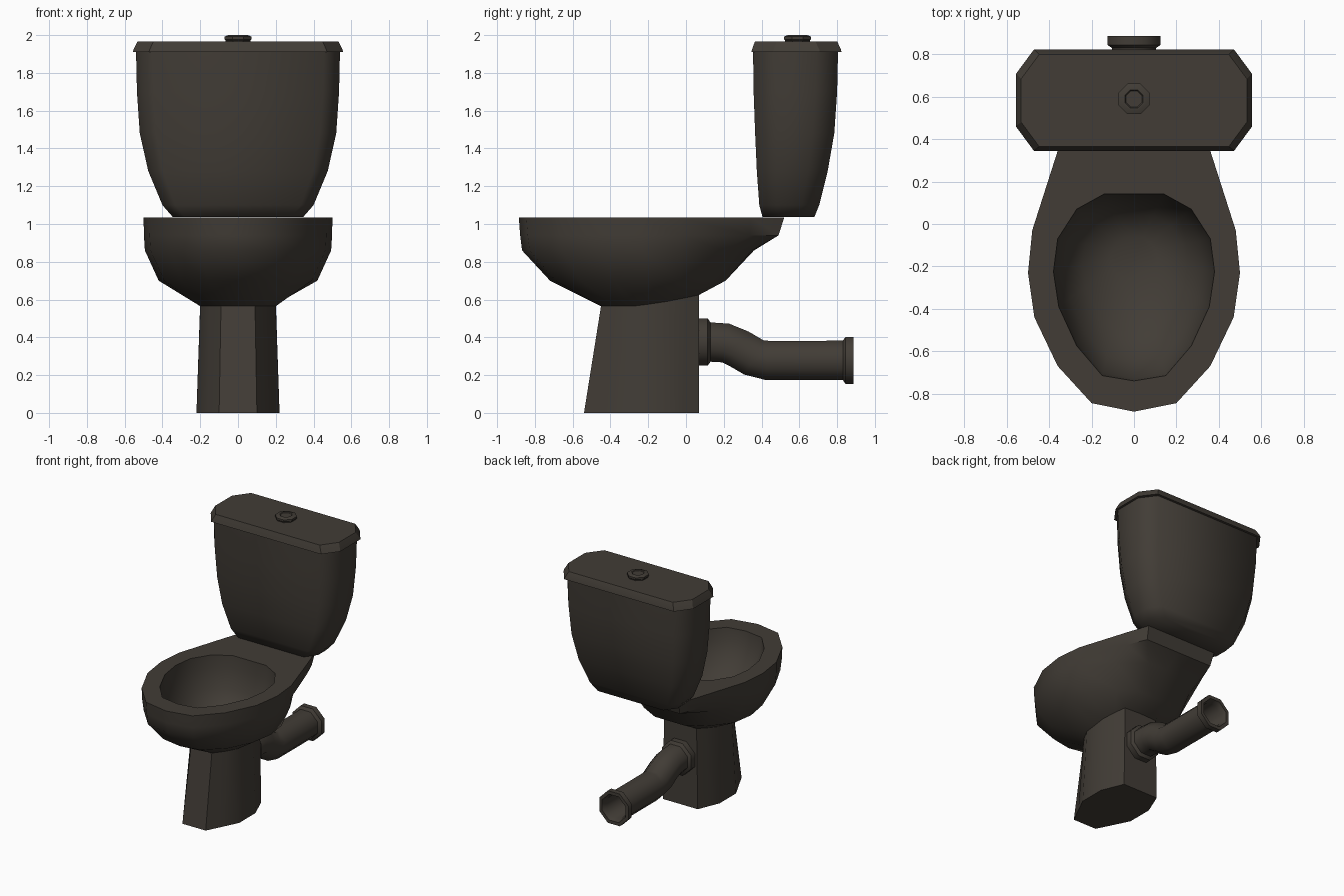
import bpy, bmesh, math

if "Cube" in bpy.data.objects:
    bpy.data.objects.remove(bpy.data.objects["Cube"])

mat = bpy.data.materials.new("dark brown ceramic")
mat.diffuse_color = (0.054, 0.046, 0.037, 1)
mat.use_nodes = True
mat.node_tree.nodes["Principled BSDF"].inputs["Base Color"].default_value = mat.diffuse_color


def loft(name, loops, cap_start=True, cap_end=True, angle=40):
    """Skin a list of equal-length point loops into one object."""
    bm = bmesh.new()
    rings = [[bm.verts.new(p) for p in loop] for loop in loops]
    n = len(rings[0])
    for a, b in zip(rings, rings[1:]):
        for i in range(n):
            j = (i + 1) % n
            bm.faces.new((a[i], a[j], b[j], b[i]))
    if cap_start:
        bm.faces.new(rings[0])
    if cap_end:
        bm.faces.new(rings[-1])
    bmesh.ops.recalc_face_normals(bm, faces=bm.faces)
    mesh = bpy.data.meshes.new(name)
    bm.to_mesh(mesh)
    bm.free()
    mesh.materials.append(mat)
    ob = bpy.data.objects.new(name, mesh)
    bpy.context.collection.objects.link(ob)
    bpy.ops.object.select_all(action='DESELECT')
    ob.select_set(True)
    bpy.context.view_layer.objects.active = ob
    bpy.ops.object.shade_smooth_by_angle(angle=math.radians(angle))
    return ob


def mirror(half, z=None):
    """Half outline, front centre to back centre, to a full loop."""
    pts = [(p[0], p[1], p[2] if len(p) > 2 else z) for p in half]
    return pts + [(-x, y, h) for x, y, h in pts[-2:0:-1]]


def chamfered(z, hx, y0, y1, k=1.0):
    """Rectangle with cut corners."""
    cx, c0 = 0.085 * k, 0.115 * k
    half = [(hx - cx, y0), (hx, y0 + c0), (hx, y1 - c0), (hx - cx, y1)]
    return [(x, y, z) for x, y in half] + [(-x, y, z) for x, y in half[::-1]]


def octagon(cx, cy, r):
    r /= math.cos(math.pi / 8)
    return [(cx + r * math.cos(math.pi * (i + .5) / 4),
             cy + r * math.sin(math.pi * (i + .5) / 4)) for i in range(8)]


# bowl: hollow inside, rim, outer shell with rear shelf
inner = [(0, -.74), (.15, -.715), (.27, -.575), (.355, -.39), (.38, -.225),
         (.36, -.07), (.27, .07), (.14, .142), (0, .142)]
drain = [(.11 * math.sin(math.pi * i / 8), -.165 - .11 * math.cos(math.pi * i / 8))
         for i in range(9)]


def inside(f, z):
    return mirror([(a[0] + (b[0] - a[0]) * f, a[1] + (b[1] - a[1]) * f)
                   for a, b in zip(inner, drain)], z)


rim = [(0, -.885), (.2, -.845), (.36, -.67), (.47, -.44), (.5, -.23),
       (.48, -.03), (.36, .345), (.3, .52), (0, .52)]
shelf = [(0, -.878), (.198, -.838), (.358, -.665), (.468, -.44), (.498, -.23),
         (.478, -.03), (.35, .34), (.29, .49), (0, .49)]
belly = [(0, -.868), (.195, -.828), (.353, -.655), (.463, -.435), (.493, -.23),
         (.468, -.03), (.34, .2), (.16, .35), (0, .36)]
under = [(0, -.72), (.16, -.69), (.3, -.56), (.39, -.38), (.42, -.2),
         (.395, -.03), (.27, .13), (.12, .21), (0, .21)]
neck = [(0, -.45, .565), (.09, -.45, .565), (.15, -.37, .565), (.2, -.28, .565),
        (.2, -.2, .575), (.2, -.1, .59), (.17, 0, .61), (.14, .07, .625), (0, .07, .63)]
foot = [(0, -.54), (.1, -.54), (.16, -.42), (.22, -.3), (.22, -.2),
        (.22, -.1), (.185, -.015), (.15, .07), (0, .07)]
loft("bowl", [inside(1, .63), inside(.5, .69), inside(.2, .79), inside(.03, .94),
              inside(0, 1.035), mirror(rim, 1.035), mirror(shelf, .94),
              mirror(belly, .86), mirror(under, .70), mirror(neck)], cap_end=False)

# pedestal
loft("pedestal", [mirror(neck), mirror(foot, 0)], cap_start=False)

# tank
loft("tank", [chamfered(*s) for s in (
    (1.037, .345, .405, .68, .75), (1.10, .40, .388, .705, .8),
    (1.28, .475, .375, .75, .9), (1.48, .52, .366, .785, 1),
    (1.70, .535, .358, .80, 1), (1.92, .54, .355, .805, 1))], angle=60)

# tank lid
loft("tank_lid", [chamfered(1.91, .557, .345, .823),
                  chamfered(1.925, .552, .35, .82),
                  chamfered(1.967, .532, .365, .80)], angle=30)

# flush button
loft("flush_button", [[(x, y, z) for x, y in octagon(0, .59, r)] for z, r in (
    (1.96, .065), (1.972, .066), (1.978, .072), (1.992, .072), (2.0, .052),
    (2.0, .042), (1.994, .038))], angle=30)

# waste pipe with a collar at each end and an open mouth: y, z, radius, tilt
path = [(.06, .375, .125, 0), (.115, .375, .125, 0), (.13, .375, .104, 0),
        (.21, .37, .104, -10), (.28, .34, .104, -30), (.36, .293, .104, -30),
        (.43, .278, .104, -5), (.83, .278, .104, 0), (.845, .278, .125, 0),
        (.887, .278, .125, 0), (.887, .278, .1, 0), (.845, .278, .085, 0),
        (.45, .278, .085, 0)]
loops = []
for y, z, r, tilt in path:
    t = math.radians(tilt)
    loops.append([(u, y - v * math.sin(t), z + v * math.cos(t))
                  for u, v in octagon(0, 0, r)])
loft("waste_pipe", loops, angle=50)
